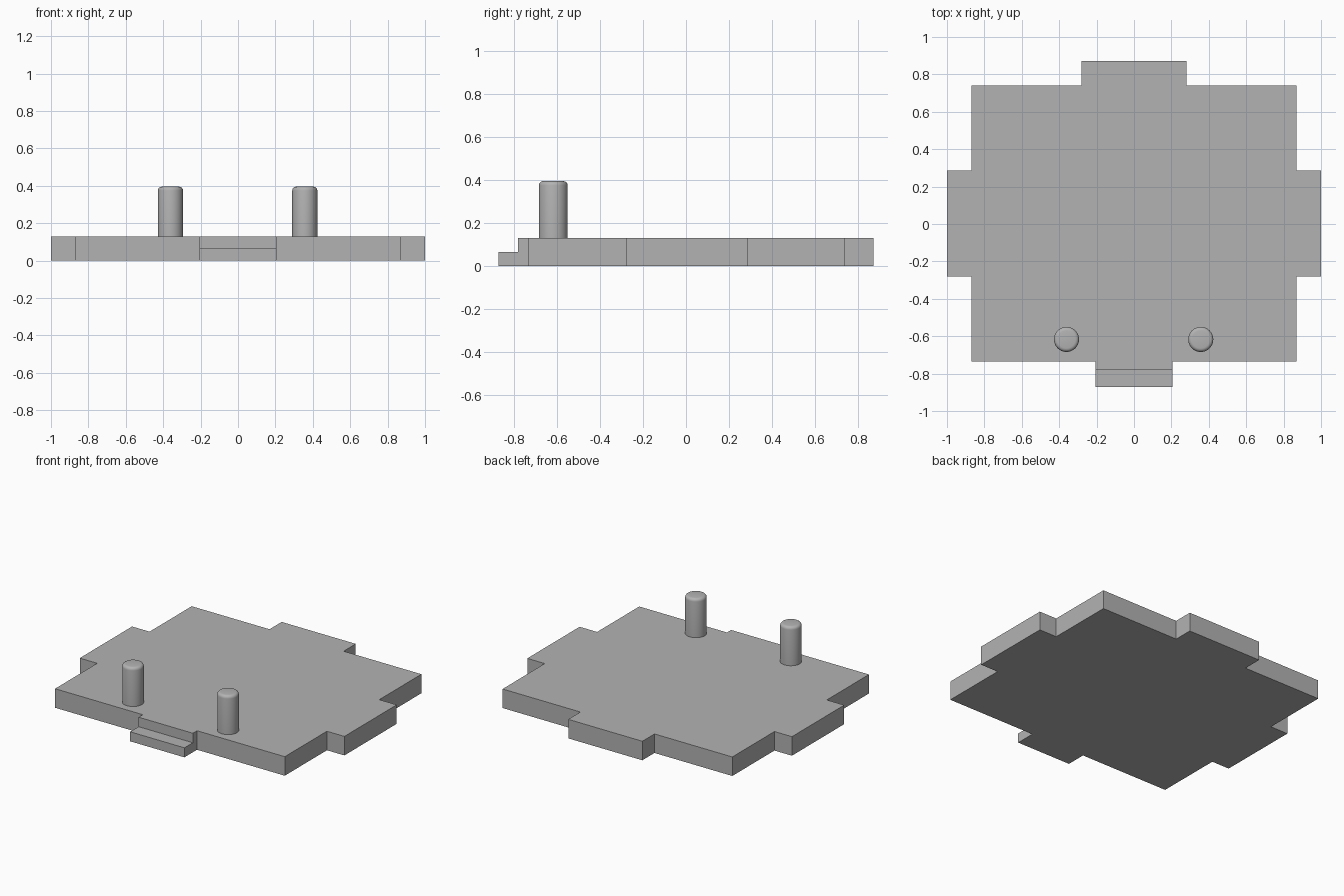
import bpy
import bmesh
from math import radians

old = bpy.data.objects.get("Cube")
if old:
    bpy.data.objects.remove(old, do_unlink=True)

grey = bpy.data.materials.new("plain grey")
grey.use_nodes = True
colour = (0.45, 0.45, 0.45, 1)
grey.diffuse_color = colour
grey.node_tree.nodes["Principled BSDF"].inputs["Base Color"].default_value = colour

THICK = 0.13


def add_object(name, bm):
    bmesh.ops.recalc_face_normals(bm, faces=bm.faces)
    mesh = bpy.data.meshes.new(name)
    bm.to_mesh(mesh)
    bm.free()
    mesh.materials.append(grey)
    obj = bpy.data.objects.new(name, mesh)
    bpy.context.collection.objects.link(obj)
    return obj


def slab(name, outline, height):
    """Extrude a flat outline up from the ground."""
    bm = bmesh.new()
    base = bm.faces.new([bm.verts.new((x, y, 0)) for x, y in outline])
    top = bmesh.ops.extrude_face_region(bm, geom=[base], use_keep_orig=True)["geom"]
    verts = [v for v in top if isinstance(v, bmesh.types.BMVert)]
    bmesh.ops.translate(bm, verts=verts, vec=(0, 0, height))
    return add_object(name, bm)


# Base plate with a tab on each side, mirrored from its left half
half = [(0.205, -0.78), (0.205, -0.735), (0.868, -0.735), (0.868, -0.28),
        (1, -0.28), (1, 0.285), (0.868, 0.285), (0.868, 0.74),
        (0.28, 0.74), (0.28, 0.871)]
slab("base_plate", half + [(-x, y) for x, y in reversed(half)], THICK)

# Low lip stepping down at the front tab
slab("front_lip", [(-0.205, -0.871), (0.205, -0.871), (0.205, -0.78), (-0.205, -0.78)],
     THICK / 2)

# Two upright pins with rounded top rims
PIN_HEIGHT = 0.265
for name, x in (("left_pin", 0.357), ("right_pin", -0.361)):
    bm = bmesh.new()
    bmesh.ops.create_cone(bm, cap_ends=True, segments=40, radius1=0.067,
                          radius2=0.067, depth=PIN_HEIGHT)
    rim = [e for e in bm.edges if all(v.co.z > 0 for v in e.verts)]
    bmesh.ops.bevel(bm, geom=rim, offset=0.02, segments=4, profile=0.5, affect='EDGES')
    pin = add_object(name, bm)
    pin.location = (x, -0.617, THICK + PIN_HEIGHT / 2)
    bpy.ops.object.select_all(action='DESELECT')
    pin.select_set(True)
    bpy.context.view_layer.objects.active = pin
    bpy.ops.object.shade_smooth_by_angle(angle=radians(35))
